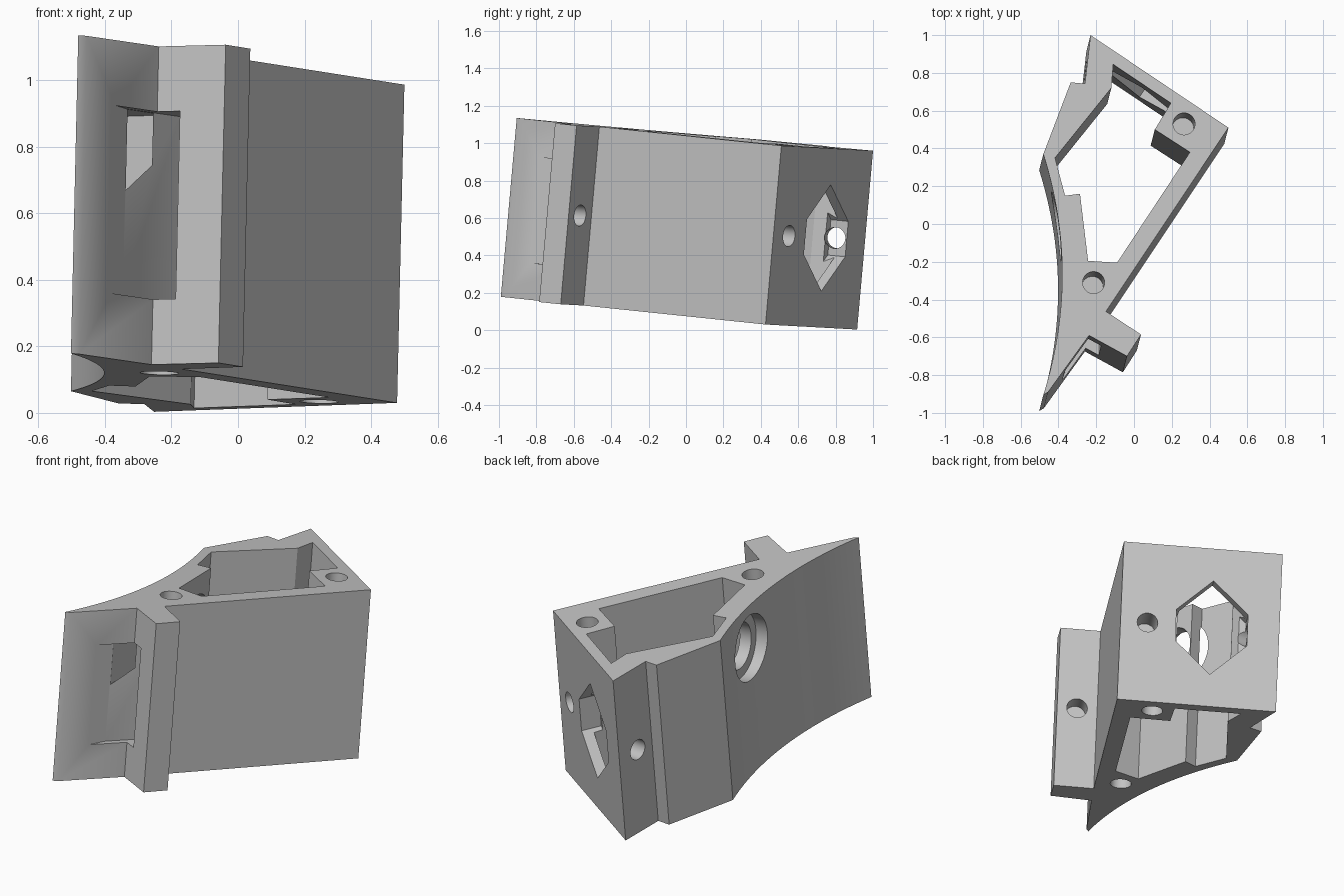
import bpy, bmesh
from math import sin, cos, pi
from mathutils import Vector

cube = bpy.data.objects.get("Cube")
if cube:
    bpy.data.objects.remove(cube)

AXIS = Vector((0.022, 0.085, 0.956))   # leaning extrusion direction


def place(x, y, depth):
    """Point on the sloping top plane, moved down the leaning axis (0 top, 1 bottom)."""
    return Vector((x, y, 1.043 - 0.023 * x - 0.089 * y)) - AXIS * depth


def solid(name, start, end):
    """Closed prism between two matching outlines."""
    bm = bmesh.new()
    a = [bm.verts.new(p) for p in start]
    b = [bm.verts.new(p) for p in end]
    bm.faces.new(a)
    bm.faces.new(b)
    for i in range(len(a)):
        j = (i + 1) % len(a)
        bm.faces.new((a[i], a[j], b[j], b[i]))
    bmesh.ops.recalc_face_normals(bm, faces=bm.faces)
    mesh = bpy.data.meshes.new(name)
    bm.to_mesh(mesh)
    bm.free()
    ob = bpy.data.objects.new(name, mesh)
    bpy.context.collection.objects.link(ob)
    return ob


def upright(name, pts, top, bottom):
    """Prism along the leaning axis; bottom may be one depth or one per point."""
    lows = bottom if isinstance(bottom, list) else [bottom] * len(pts)
    return solid(name, [place(x, y, top) for x, y in pts],
                 [place(x, y, d) for (x, y), d in zip(pts, lows)])


def sideways(name, centre, depth, normal, shape, length):
    """Prism driven inward through a wall, starting just outside it."""
    n = Vector(normal).normalized()
    u = Vector((-n.y, n.x))
    c = Vector(centre)
    rings = []
    for t in (0.06, -length):
        rings.append([place(*(c + n * t + u * s), depth - h / AXIS.length)
                      for s, h in shape])
    return solid(name, *rings)


def circle(r, cx=0, cy=0, n=32):
    return [(cx + r * cos(2 * pi * i / n), cy + r * sin(2 * pi * i / n)) for i in range(n)]


# Outer shell outline with a shallow concave flank
STEPS = 28
flank = []
for i in range(STEPS + 1):
    t = i / STEPS
    flank.append((-0.48 + 0.1 * (1 - (2 * t - 1) ** 2), 0.37 - 1.275 * t))
outline = flank + [
    (-0.455, -0.89), (-0.238, -0.59), (-0.037, -0.70), (0.037, -0.585),
    (-0.148, -0.463), (0.50, 0.51), (-0.23, 1.0), (-0.26, 0.743), (-0.335, 0.75)]
body = upright("bracket_body", outline, 0, 1)

# Main cavity, running right through
cavity = [(-0.11, 0.845), (0.195, 0.64), (0.11, 0.50), (0.296, 0.38), (-0.09, -0.205),
          (-0.243, -0.195), (-0.286, 0.16), (-0.365, 0.15), (-0.418, 0.35), (-0.12, 0.72)]
cutters = [upright("cavity_cutter", cavity, -0.1, 1.1)]

# Blind screw holes in both ends
for x, y in ((0.265, 0.53), (-0.214, -0.31)):
    ring = circle(0.058, x, y)
    cutters.append(upright("top_screw_cutter", ring, -0.1, 0.3))
    cutters.append(upright("bottom_screw_cutter", ring, 0.7, 1.1))

# Screw holes in the side walls
BACK = (0.557, 0.83)
screw = circle(0.057)
cutters.append(sideways("back_screw_cutter", (0.376, 0.593), 0.5, BACK, screw, 0.14))
cutters.append(sideways("tab_screw_cutter", (-0.055, -0.524), 0.5, BACK, screw, 0.1))
cutters.append(sideways("flank_screw_cutter", (-0.245, 0.855), 0.5, (-0.993, 0.116), screw, 0.18))

# Tall hexagonal opening in the back wall
hexagon = [(0, 0.285), (0.198, 0.095), (0.198, -0.095),
           (0, -0.285), (-0.198, -0.095), (-0.198, 0.095)]
cutters.append(sideways("hexagon_cutter", (0.08, 0.79), 0.5, BACK, hexagon, 0.11))

# Stepped round port in the concave flank
for r, length in ((0.185, 0.06), (0.13, 0.2)):
    cutters.append(sideways("port_cutter", (-0.398, 0.01), 0.25, (-0.99, -0.13),
                            circle(r, n=48), length))

# Front slot in the corner between fin and tab, with a deeper upper recess
slot = [(-0.365, -0.77), (-0.33, -0.66), (-0.17, -0.44), (-0.17, -0.75)]
cutters.append(upright("slot_cutter", slot, 0.205, 0.795))
recess = [(-0.327, -0.68), (-0.33, -0.42), (-0.25, -0.47), (-0.25, -0.6)]
cutters.append(upright("recess_cutter", recess, 0.206, [0.46, 0.46, 0.37, 0.37]))

# Cut everything out of the body
bpy.context.view_layer.objects.active = body
body.select_set(True)
for cutter in cutters:
    cutter.hide_render = True
    mod = body.modifiers.new(cutter.name, "BOOLEAN")
    mod.operation = "DIFFERENCE"
    mod.solver = "EXACT"
    mod.object = cutter
    bpy.ops.object.modifier_apply(modifier=mod.name)
    bpy.data.objects.remove(cutter)

# Plain grey finish
grey = bpy.data.materials.new("light_grey")
grey.use_nodes = True
colour = (0.55, 0.55, 0.55, 1)
grey.diffuse_color = colour
grey.node_tree.nodes["Principled BSDF"].inputs["Base Color"].default_value = colour
body.data.materials.clear()
body.data.materials.append(grey)
bpy.ops.object.shade_smooth_by_angle()
